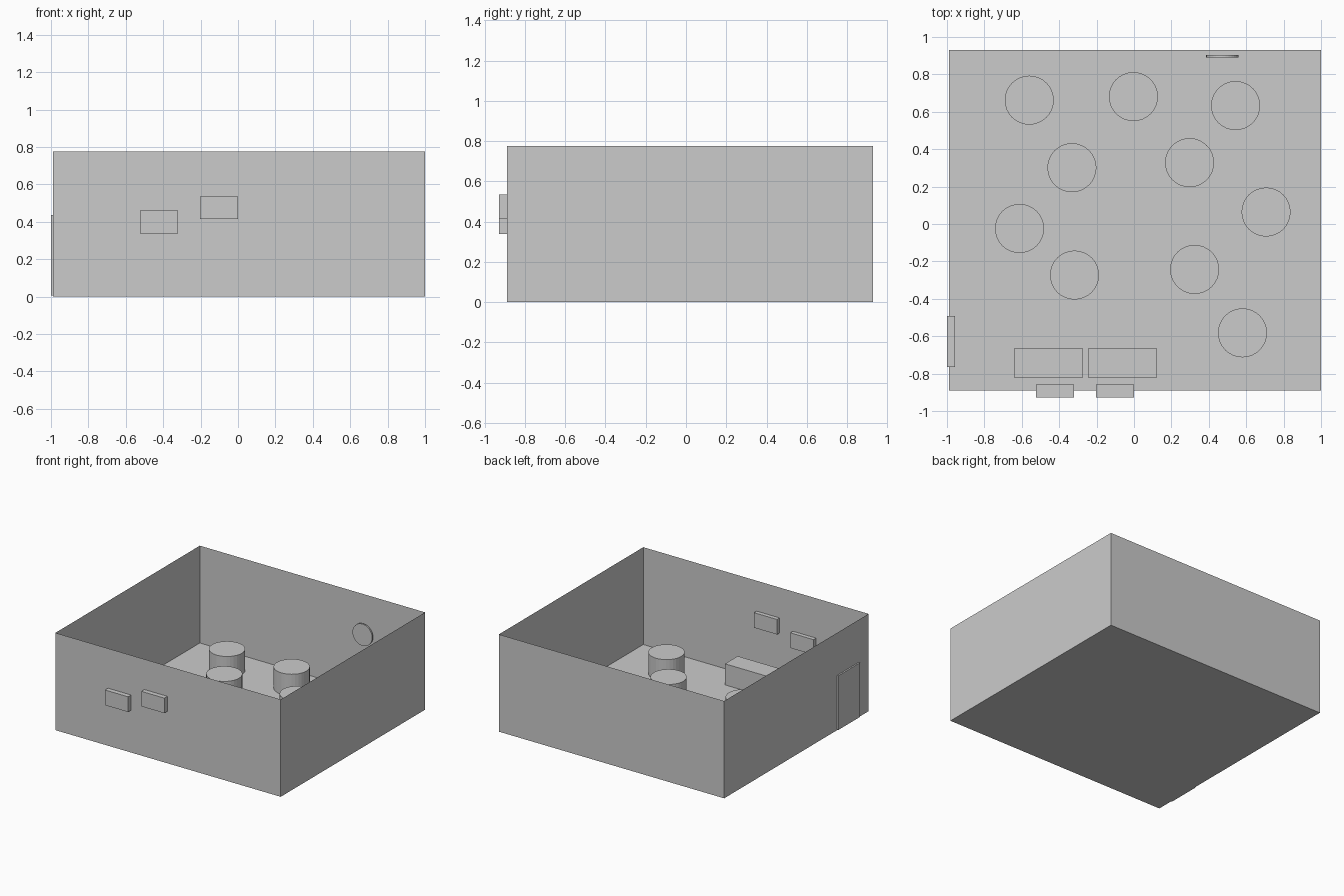
import bpy, bmesh, math

if "Cube" in bpy.data.objects:
    bpy.data.objects.remove(bpy.data.objects["Cube"])


def box(name, x, y, z, open_top=False):
    """Box spanning the (min, max) ranges, optionally without its top face."""
    bm = bmesh.new()
    bmesh.ops.create_cube(bm, size=1)
    for v in bm.verts:
        for i, (lo, hi) in enumerate((x, y, z)):
            v.co[i] = hi if v.co[i] > 0 else lo
    bm.normal_update()
    if open_top:
        top = [f for f in bm.faces if f.normal.z > 0.9]
        bmesh.ops.delete(bm, geom=top, context='FACES')
    me = bpy.data.meshes.new(name)
    bm.to_mesh(me)
    bm.free()
    ob = bpy.data.objects.new(name, me)
    bpy.context.collection.objects.link(ob)
    return ob


def cylinder(name, loc, radius, depth, rot=(0, 0, 0)):
    bpy.ops.mesh.primitive_cylinder_add(vertices=32, radius=radius, depth=depth,
                                        location=loc, rotation=rot)
    bpy.context.object.name = name


# Room shell: thin floor and four walls, open above
box("room", (-0.988, 1.0), (-0.89, 0.93), (0, 0.776), open_top=True)

# Door in the left wall
box("door", (-1.0, -0.956), (-0.765, -0.493), (0.005, 0.437))

# Pictures set through the front wall
for x, z in (((-0.524, -0.32), (0.338, 0.459)), ((-0.203, 0.0), (0.414, 0.534))):
    box("picture", x, (-0.928, -0.857), z)

# Counters along the front wall
for x in ((-0.64, -0.276), (-0.244, 0.12)):
    box("counter", x, (-0.823, -0.663), (0, 0.168))

# Round tables
TABLE_H = 0.17
tables = [(-0.56, 0.662), (-0.003, 0.681), (0.543, 0.633), (-0.332, 0.301),
          (0.297, 0.328), (0.706, 0.064), (-0.612, -0.024), (-0.318, -0.273),
          (0.324, -0.243), (0.58, -0.582)]
for x, y in tables:
    cylinder("round_table", (x, y, TABLE_H / 2), 0.131, TABLE_H)

# Clock by the back wall
cylinder("clock", (0.473, 0.897, 0.47), 0.087, 0.011, (math.pi / 2, 0, 0))
